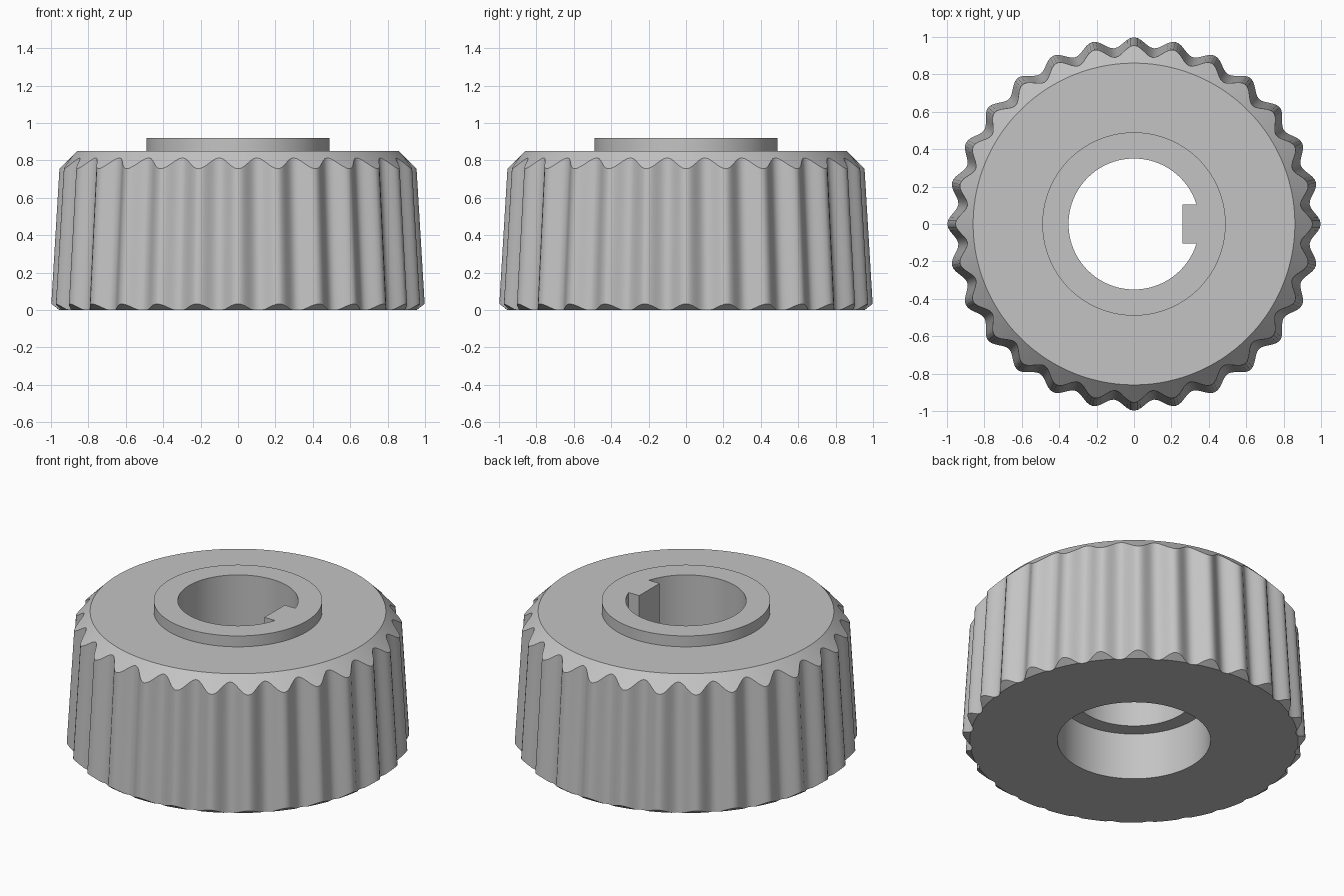
import bpy, bmesh
from math import cos, sin, pi

cube = bpy.data.objects.get("Cube")
if cube:
    bpy.data.objects.remove(cube)

TEETH = 28
SEGS = TEETH * 12
HEIGHT, BOSS_TOP, STEP_Z = 0.85, 0.92, 0.30
BORE_R, COUNTERBORE_R, BOSS_R, TOP_R, BASE_R = 0.35, 0.445, 0.49, 0.86, 0.955
DRAFT, CHAMFER = 0.06, 1.3

grey = bpy.data.materials.new("machined grey")
grey.use_nodes = True
grey.diffuse_color = (0.55, 0.55, 0.55, 1)
grey.node_tree.nodes["Principled BSDF"].inputs["Base Color"].default_value = (0.55, 0.55, 0.55, 1)


def finish(bm, name):
    bmesh.ops.remove_doubles(bm, verts=bm.verts, dist=1e-5)
    bmesh.ops.recalc_face_normals(bm, faces=bm.faces)
    mesh = bpy.data.meshes.new(name)
    bm.to_mesh(mesh)
    bm.free()
    mesh.materials.append(grey)
    obj = bpy.data.objects.new(name, mesh)
    bpy.context.collection.objects.link(obj)
    bpy.ops.object.select_all(action='DESELECT')
    obj.select_set(True)
    bpy.context.view_layer.objects.active = obj
    bpy.ops.object.shade_smooth_by_angle(angle=pi / 6)
    return obj


def section(angle):
    """Closed radial section (r, z) at one angle around the axis."""
    tooth = 0.9725 + 0.0275 * cos(TEETH * angle)
    low = max(0, (tooth - BASE_R) / (CHAMFER + DRAFT))      # lower chamfer meets the flutes
    high = (TOP_R + HEIGHT - tooth) / (1 - DRAFT)           # upper chamfer meets the flutes
    return [
        (COUNTERBORE_R, 0), (min(BASE_R, tooth), 0),
        (tooth - DRAFT * low, low), (tooth - DRAFT * high, high),
        (TOP_R, HEIGHT), (BOSS_R, HEIGHT), (BOSS_R, BOSS_TOP),
        (BORE_R, BOSS_TOP), (BORE_R, STEP_Z), (COUNTERBORE_R, STEP_Z),
    ]


# Fluted wheel with boss, bore and counterbore
bm = bmesh.new()
columns = []
for i in range(SEGS):
    a = 2 * pi * i / SEGS
    columns.append([bm.verts.new((r * cos(a), r * sin(a), z)) for r, z in section(a)])
for i in range(SEGS):
    c, d = columns[i - 1], columns[i]
    for k in range(len(c)):
        bm.faces.new((c[k - 1], c[k], d[k], d[k - 1]))
finish(bm, "fluted_wheel")

# Drive key along the bore, flush with the boss
bm = bmesh.new()
half = 16
outline = []
for i in range(-half, half + 1):
    a = 2 * pi * i / SEGS
    outline.append((BORE_R * cos(a), BORE_R * sin(a)))
outline += [(0.26, outline[-1][1]), (0.26, outline[0][1])]
bottom = [bm.verts.new((x, y, STEP_Z)) for x, y in outline]
top = [bm.verts.new((x, y, BOSS_TOP)) for x, y in outline]
bm.faces.new(bottom)
bm.faces.new(top)
for i in range(-3, 0):
    bm.faces.new((bottom[i], bottom[i + 1], top[i + 1], top[i]))
finish(bm, "bore_key")
